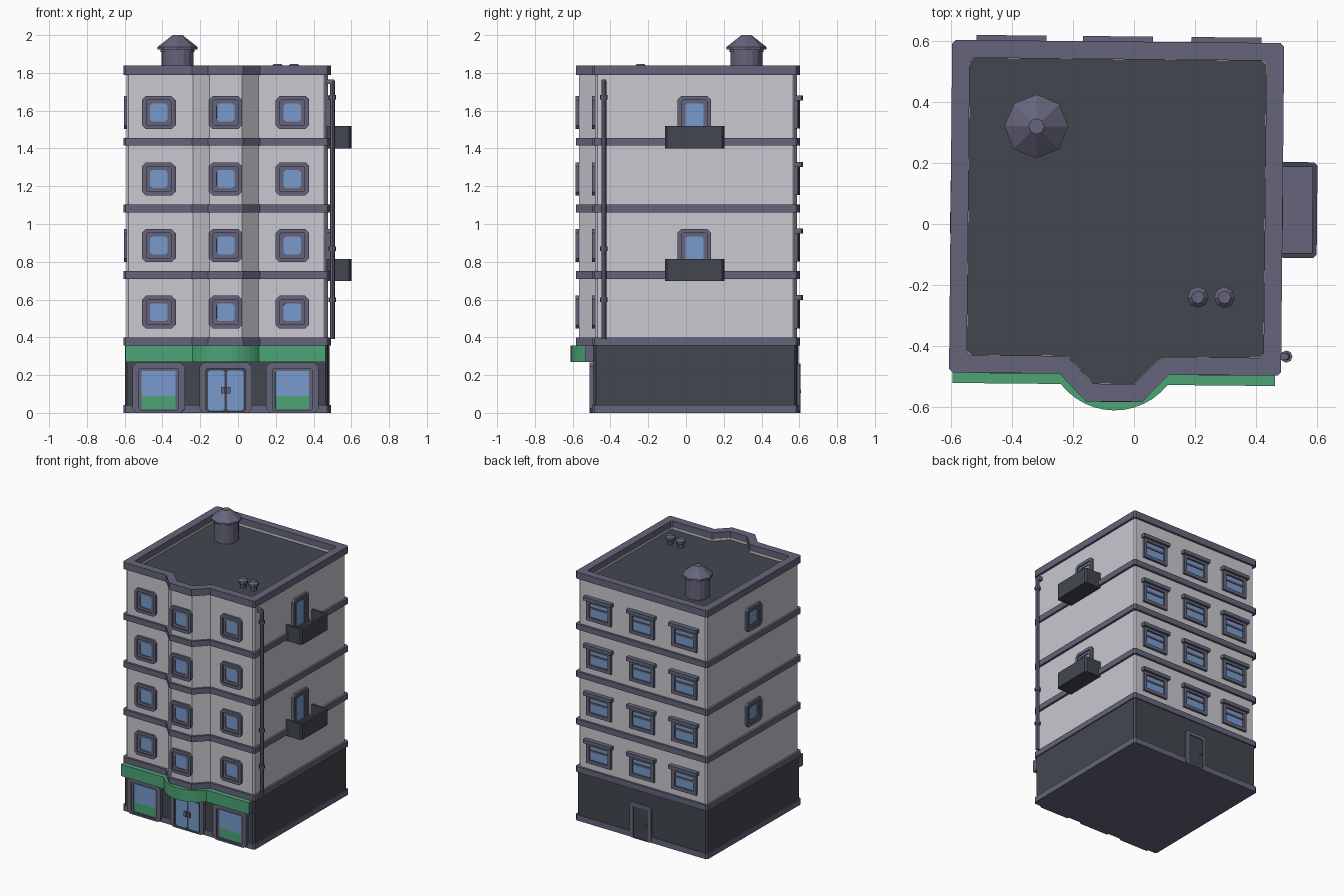
import bpy, bmesh, math
from mathutils import Matrix, Vector

if "Cube" in bpy.data.objects:
    bpy.data.objects.remove(bpy.data.objects["Cube"])

TURN = Matrix.Rotation(math.radians(-0.55), 4, 'Z')   # whole building sits slightly turned


def material(name, rgb):
    m = bpy.data.materials.new(name)
    lin = [((c / 255 + 0.055) / 1.055) ** 2.4 for c in rgb]
    m.diffuse_color = (*lin, 1)
    m.use_nodes = True
    m.node_tree.nodes["Principled BSDF"].inputs["Base Color"].default_value = m.diffuse_color
    return m


WALL = material("pale_plaster", (200, 200, 208))
TRIM = material("grey_violet_trim", (101, 101, 123))
DARK = material("charcoal", (66, 71, 79))
GREEN = material("green", (76, 164, 118))
GLASS = material("blue_glass", (120, 155, 204))


def finish(name, bm, mat, place=Matrix()):
    bmesh.ops.recalc_face_normals(bm, faces=bm.faces)
    me = bpy.data.meshes.new(name)
    bm.to_mesh(me)
    bm.free()
    me.materials.append(mat)
    me.transform(TURN @ place)
    ob = bpy.data.objects.new(name, me)
    bpy.context.collection.objects.link(ob)
    return ob


def prism(name, outer, z0, z1, mat, place=Matrix(), inner=None):
    """Extruded outline; with an inner loop of equal length it becomes a ring."""
    bm = bmesh.new()
    loops = [[bm.verts.new((x, y, z)) for x, y in pts]
             for pts, z in ([(outer, z0), (outer, z1)] +
                            ([(inner, z1), (inner, z0)] if inner else []))]
    n = len(outer)
    pairs = list(zip(loops, loops[1:]))
    if inner:
        pairs.append((loops[3], loops[0]))
    else:
        bm.faces.new(loops[0])
        bm.faces.new(loops[1])
    for a, b in pairs:
        for i in range(n):
            j = (i + 1) % n
            bm.faces.new((a[i], a[j], b[j], b[i]))
    return finish(name, bm, mat, place)


def lathe(name, x, y, profile, sides, mat):
    bm = bmesh.new()
    rings = [[bm.verts.new((x + r * math.cos(2 * math.pi * i / sides),
                            y + r * math.sin(2 * math.pi * i / sides), z))
              for i in range(sides)] for r, z in profile]
    for a, b in zip(rings, rings[1:]):
        for i in range(sides):
            j = (i + 1) % sides
            bm.faces.new((a[i], a[j], b[j], b[i]))
    bm.faces.new(rings[0])
    bm.faces.new(rings[-1])
    return finish(name, bm, mat)


def rect(x0, x1, y0, y1, c=0.0):
    """Rectangle outline, with corners cut by c."""
    if not c:
        return [(x0, y0), (x1, y0), (x1, y1), (x0, y1)]
    return [(x0 + c, y0), (x1 - c, y0), (x1, y0 + c), (x1, y1 - c),
            (x1 - c, y1), (x0 + c, y1), (x0, y1 - c), (x0, y0 + c)]


def centred(w, h, c=0.0):
    return rect(-w / 2, w / 2, -h / 2, h / 2, c)


def footprint(d, bay=True):
    """Building outline inset by d, with the angled bay on the front."""
    c = 0.012
    x0, x1, y0, y1 = -0.602 + d, 0.487 - d, -0.493 + d, 0.598 - d
    body = rect(x0, x1, y0, y1, c)
    if not bay:
        return body
    a, b, yb = 0.18 - 0.41 * d, 0.0925 - 0.41 * d, -0.583 + d
    return [body[0], (-0.06 - a, y0), (-0.06 - b, yb),
            (-0.06 + b, yb), (-0.06 + a, y0)] + body[1:]


def facing(x, y, z, out):
    """Placement on a wall: local x right, y up, z outward."""
    o, up = Vector(out), Vector((0, 0, 1))
    m = Matrix((up.cross(o), up, o)).transposed().to_4x4()
    return Matrix.Translation((x, y, z)) @ m


FRONT, BACK, LEFT, RIGHT = (0, -1, 0), (0, 1, 0), (-1, 0, 0), (1, 0, 0)
D = 0.016                                  # wall inset behind the bands
FLOORS = [0.533, 0.886, 1.238, 1.59]

# Body: ground floor, upper walls, bands, parapet and roof
prism("plinth", footprint(0, False), 0, 0.042, TRIM)
prism("ground_floor", footprint(0.008, False), 0.04, 0.37, DARK)
prism("upper_walls", footprint(D), 0.39, 1.77, WALL)
for z in (0.358, 0.71, 1.062, 1.415):
    prism("floor_band", footprint(0), z, z + 0.041, TRIM)
prism("parapet", footprint(0), 1.765, 1.79, WALL, inner=footprint(0.058)).data.transform(
    Matrix.Identity(4))
prism("parapet_cap", footprint(0), 1.79, 1.84, TRIM, inner=footprint(0.058))
bpy.data.objects.remove(bpy.data.objects["parapet"])
prism("parapet_core", footprint(D), 1.765, 1.795, WALL, inner=footprint(0.06))
prism("roof", footprint(0.055), 1.76, 1.778, DARK)


# Square windows with cut corners: front on every floor, left on two floors
def square_window(place):
    prism("window_frame", centred(0.175, 0.175, 0.02), -0.005, 0.017, TRIM, place,
          centred(0.132, 0.132, 0.006))
    prism("window_sash", centred(0.136, 0.136, 0.006), -0.005, 0.009, TRIM, place,
          centred(0.094, 0.094, 0.012))
    prism("window_glass", centred(0.11, 0.11), -0.004, 0.003, GLASS, place)


for z in FLOORS:
    for x, y in ((-0.415, -0.493), (-0.06, -0.583), (0.292, -0.493)):
        square_window(facing(x, y + D, z, FRONT))
for z in FLOORS[1::2]:
    square_window(facing(-0.602 + D, 0.05, z, LEFT))

# Wide back windows with lintel and transom
for z in FLOORS:
    for x in (-0.408, -0.058, 0.297):
        p = facing(x, 0.598 - D, z - 0.008, BACK)
        prism("back_window_frame", centred(0.205, 0.155), -0.005, 0.016, TRIM, p,
              centred(0.155, 0.105))
        prism("back_window_glass", centred(0.16, 0.11), -0.004, 0.003, GLASS, p)
        prism("back_window_transom", rect(-0.08, 0.08, 0.008, 0.022), -0.002, 0.009, TRIM, p)
        prism("back_window_lintel", rect(-0.115, 0.115, 0.072, 0.098), -0.005, 0.033, TRIM, p)

# Balconies with doors on the right side
for z in FLOORS[1::2]:
    p = facing(0.487 - D, 0.049, z, RIGHT)
    prism("balcony_door_frame", rect(-0.088, 0.088, -0.145, 0.088, 0.02), -0.005, 0.017, TRIM, p,
          rect(-0.066, 0.066, -0.14, 0.066, 0.006))
    prism("balcony_door_sash", rect(-0.068, 0.068, -0.14, 0.068, 0.006), -0.005, 0.009, TRIM, p,
          rect(-0.047, 0.047, -0.13, 0.047, 0.008))
    prism("balcony_door_glass", rect(-0.055, 0.055, -0.135, 0.055), -0.004, 0.003, GLASS, p)
    b = z - 0.189
    yl, yr, xo, t, c = -0.106, 0.208, 0.6, 0.016, 0.012
    prism("balcony_rail", [(0.465, yl), (xo - c, yl), (xo, yl + c), (xo, yr - c), (xo - c, yr),
                           (0.465, yr), (0.465, yr - t), (xo - t, yr - t),
                           (xo - t, yl + t), (0.465, yl + t)], b, b + 0.117, DARK)
    prism("balcony_slab", rect(0.465, xo - 0.008, yl + 0.008, yr - 0.008), b + 0.0005, b + 0.03, DARK)
    prism("balcony_floor", rect(0.465, xo - t, yl + t, yr - t), b + 0.03, b + 0.038, TRIM)

# Green canopy over the shop front, curved at the entrance, with grey ends
arc = [(-0.06 + 0.223 * math.sin(a), -0.389 - 0.223 * math.cos(a))
       for a in (math.radians(-51.8 + 103.6 * i / 12) for i in range(13))]
canopy = prism("canopy", [(-0.59, -0.48), (-0.59, -0.527)] + arc +
               [(0.467, -0.527), (0.467, -0.48)], 0.27, 0.357, GREEN)
canopy.data.materials.append(TRIM)
for f in canopy.data.polygons:
    if abs(f.normal.x) > 0.99:
        f.material_index = 1

# Shop windows and entrance on the ground floor front
for x in (-0.415, 0.292):
    p = facing(x, -0.485, 0, FRONT)
    prism("shop_frame", rect(-0.138, 0.138, 0, 0.268, 0.022), -0.01, 0.022, TRIM, p,
          rect(-0.105, 0.105, 0.012, 0.235, 0.008))
    prism("shop_sash", rect(-0.108, 0.108, 0.008, 0.238, 0.008), -0.01, 0.014, TRIM, p,
          rect(-0.09, 0.09, 0.02, 0.222, 0.004))
    prism("shop_glass", rect(-0.095, 0.095, 0.09, 0.23), 0.001, 0.010, GLASS, p)
    prism("shop_lower_panel", rect(-0.095, 0.095, 0.015, 0.09), 0.001, 0.010, GREEN, p)
p = facing(-0.06, -0.485, 0, FRONT)
prism("entrance_frame", rect(-0.138, 0.138, 0, 0.268, 0.022), -0.01, 0.022, TRIM, p,
      rect(-0.105, 0.105, 0.008, 0.235, 0.008))
prism("entrance_back", rect(-0.108, 0.108, 0.004, 0.24), -0.01, 0.009, DARK, p)
for s in (-1, 1):
    prism("entrance_leaf", rect(s * 0.05 - 0.044, s * 0.05 + 0.044, 0.012, 0.224, 0.01),
          0.005, 0.013, GLASS, p)
    prism("entrance_handle", rect(s * 0.015 - 0.01, s * 0.015 + 0.01, 0.102, 0.138),
          0.01, 0.026, TRIM, p)

# Back door
p = facing(-0.055, 0.59, 0, BACK)
prism("back_door_frame", rect(-0.088, 0.088, 0, 0.262, 0.012), -0.01, 0.014, TRIM, p,
      rect(-0.062, 0.062, 0.005, 0.236, 0.008))
prism("back_door_leaf", rect(-0.066, 0.066, 0.003, 0.24), -0.01, 0.009, DARK, p)
prism("back_door_knob", centred(0.018, 0.018, 0.005), 0.005, 0.018, TRIM,
      p @ Matrix.Translation((0.042, 0.115, 0)))

# Drainpipe with collars and an elbow into the wall
lathe("drainpipe", 0.504, -0.43, [(0.013, 0.39), (0.013, 1.755), (0.008, 1.765)], 8, TRIM)
for z in (0.6, 0.868, 1.67):
    lathe("drainpipe_collar", 0.504, -0.43, [(0.02, z - 0.012), (0.02, z + 0.012)], 8, TRIM)
prism("drainpipe_elbow", rect(0.465, 0.506, -0.442, -0.418), 1.74, 1.766, TRIM)

# Chimney and two roof vents
lathe("chimney", -0.323, 0.317, [(0.085, 1.77), (0.085, 1.91), (0.09, 1.91), (0.09, 1.93)], 16, TRIM)
lathe("chimney_cap", -0.323, 0.317, [(0.105, 1.925), (0.105, 1.938), (0.026, 2.0)], 8, TRIM)
for x in (0.212, 0.299):
    lathe("roof_vent", x, -0.238, [(0.022, 1.77), (0.022, 1.805), (0.035, 1.812),
                                   (0.035, 1.83), (0.021, 1.846)], 8, TRIM)
